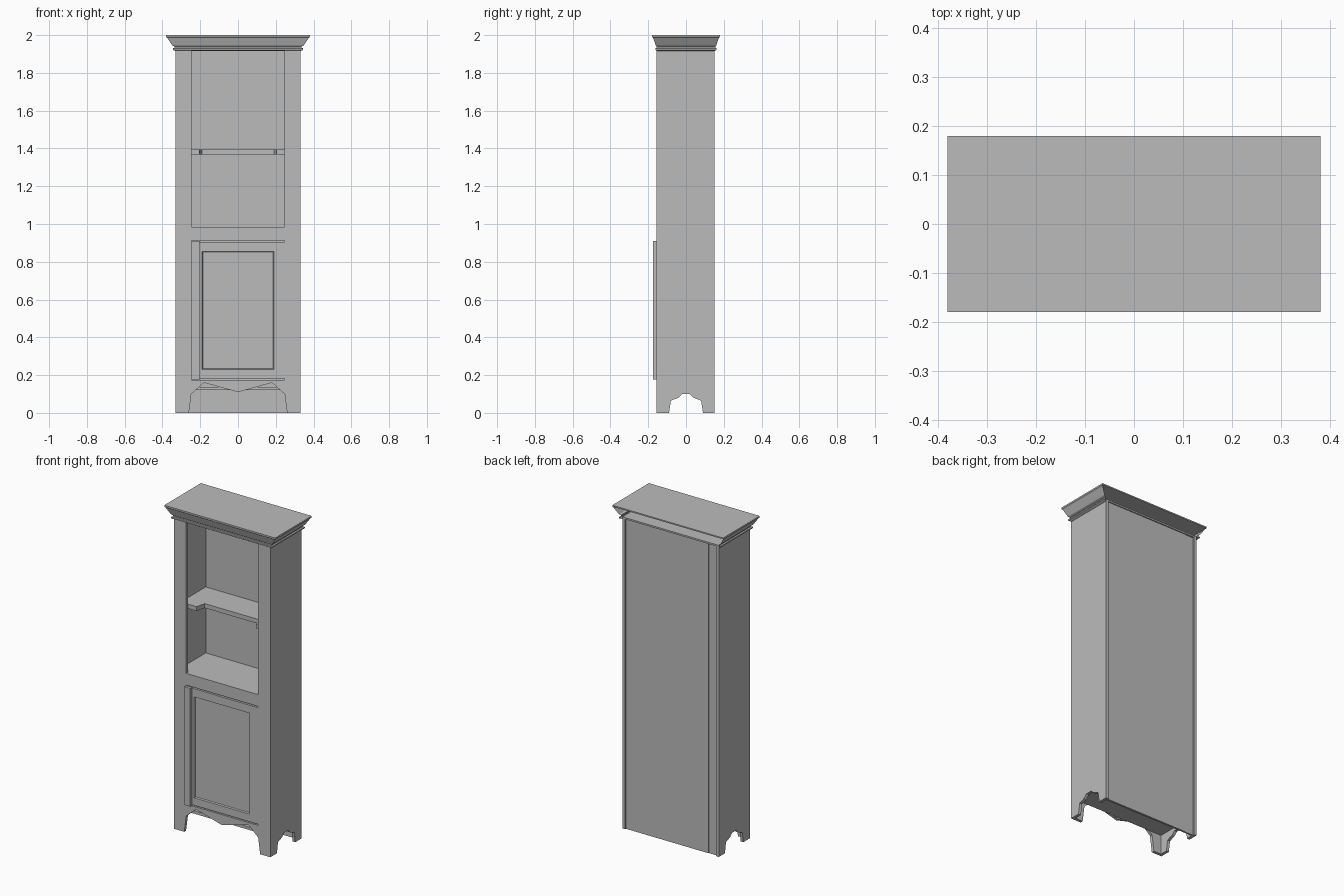
import bpy
import bmesh

cube = bpy.data.objects.get("Cube")
if cube:
    bpy.data.objects.remove(cube, do_unlink=True)

grey = bpy.data.materials.new("plain_grey")
grey.use_nodes = True
colour = (0.5, 0.5, 0.5, 1)
grey.diffuse_color = colour
grey.node_tree.nodes["Principled BSDF"].inputs["Base Color"].default_value = colour


def add_object(name, bm):
    bmesh.ops.recalc_face_normals(bm, faces=bm.faces)
    mesh = bpy.data.meshes.new(name)
    bm.to_mesh(mesh)
    bm.free()
    mesh.materials.append(grey)
    obj = bpy.data.objects.new(name, mesh)
    bpy.context.collection.objects.link(obj)
    return obj


def prism(name, outline, offset, place):
    """Extrude a flat outline; place maps (u, v) to the start plane."""
    bm = bmesh.new()
    face = bm.faces.new([bm.verts.new(place(u, v)) for u, v in outline])
    ext = bmesh.ops.extrude_face_region(bm, geom=[face])
    verts = [g for g in ext["geom"] if isinstance(g, bmesh.types.BMVert)]
    bmesh.ops.translate(bm, verts=verts, vec=offset)
    return add_object(name, bm)


def box(name, x0, x1, y0, y1, z0, z1):
    corners = [(x0, y0), (x1, y0), (x1, y1), (x0, y1)]
    return prism(name, corners, (0, 0, z1 - z0), lambda u, v: (u, v, z0))


W, FRONT, BACK, TOP = 0.33, -0.155, 0.15, 1.92
T = 0.018              # board thickness
IN = W - T             # inner wall
FB = FRONT + T         # back of the face frame
OPEN = 0.247           # half width of the openings

# Side panels with a stepped arch between the feet
arch = [(-0.09, 0), (-0.08, 0.065), (-0.04, 0.08), (-0.02, 0.1)]
side = [(FB, 0)] + arch + [(-y, z) for y, z in reversed(arch)]
side += [(BACK, 0), (BACK, TOP), (FB, TOP)]
for name, x in (("right_side", -W), ("left_side", IN)):
    prism(name, side, (T, 0, 0), lambda u, v: (x, u, v))

# Face frame: stiles, shaped apron and middle rail
for name, x0, x1 in (("right_stile", -W, -OPEN), ("left_stile", OPEN, W)):
    box(name, x0, x1, FRONT, FB, 0.175, TOP)
curve = [(-0.26, 0), (-0.247, 0.1), (-0.18, 0.16)]
apron = [(-W, 0)] + curve + [(0, 0.11)] + [(-x, z) for x, z in reversed(curve)]
apron += [(W, 0), (W, 0.175), (-W, 0.175)]
prism("front_apron", apron, (0, T, 0), lambda u, v: (u, FRONT, v))
box("middle_rail", -OPEN, OPEN, FRONT, FB, 0.912, 0.985)

# Back panel with a slightly recessed strip at one edge
box("back_panel", -0.255, IN, 0.13, 0.143, 0, TOP)
box("back_strip", -IN, -0.255, 0.13, 0.14, 0, TOP)

# Horizontal boards inside the case
box("case_floor", -IN, IN, FB, 0.13, 0.12, 0.138)
box("middle_board", -IN, IN, FB, 0.13, 0.967, 0.985)
box("case_top", -W, W, FRONT, BACK, TOP, TOP + 0.01)

# Shelf with two forward ears
ears = [(-IN, -0.115), (-0.205, -0.115), (-0.19, -0.055)]
shelf = ears + [(-x, y) for x, y in reversed(ears)] + [(IN, 0.13), (-IN, 0.13)]
prism("shelf", shelf, (0, 0, 0.027), lambda u, v: (u, v, 1.367))

# Door: frame around a sunken panel, plus the raised closing strip
bm = bmesh.new()
rings = []
for hx, z0, z1, y in ((0.246, 0.183, 0.905, FRONT - 0.002),
                      (0.19, 0.23, 0.855, FRONT - 0.002),
                      (0.186, 0.234, 0.851, FRONT + 0.006)):
    pts = [(-hx, z0), (hx, z0), (hx, z1), (-hx, z1)]
    rings.append([bm.verts.new((px, y, pz)) for px, pz in pts])
for a, b in zip(rings, rings[1:]):
    for i in range(4):
        j = (i + 1) % 4
        bm.faces.new((a[i], a[j], b[j], b[i]))
bm.faces.new(rings[-1])
back = [bm.verts.new((v.co.x, FB, v.co.z)) for v in rings[0]]
for i in range(4):
    j = (i + 1) % 4
    bm.faces.new((back[i], back[j], rings[0][j], rings[0][i]))
bm.faces.new(back)
add_object("door", bm)
box("door_strip", -0.245, -0.205, -0.175, FRONT, 0.178, 0.91)

# Crown: mitred moulding on the front and sides, open at the back
profile = [(0.33, 0.15, 1.915), (0.345, 0.162, 1.922), (0.345, 0.162, 1.93),
           (0.337, 0.155, 1.932), (0.337, 0.155, 1.94), (0.348, 0.16, 1.945),
           (0.374, 0.174, 1.985), (0.38, 0.179, 1.99), (0.38, 0.179, 2.0)]
bm = bmesh.new()
path = [(-1, 1), (-1, -1), (1, -1), (1, 1)]
loops = [[bm.verts.new((sx * x, sy * y, z)) for x, y, z in profile]
         for sx, sy in path]
for a, b in zip(loops, loops[1:]):
    for i in range(len(profile) - 1):
        bm.faces.new((a[i], b[i], b[i + 1], a[i + 1]))
add_object("crown_moulding", bm)
box("crown_top", -0.38, 0.38, -0.179, 0.179, 1.992, 2.0)
